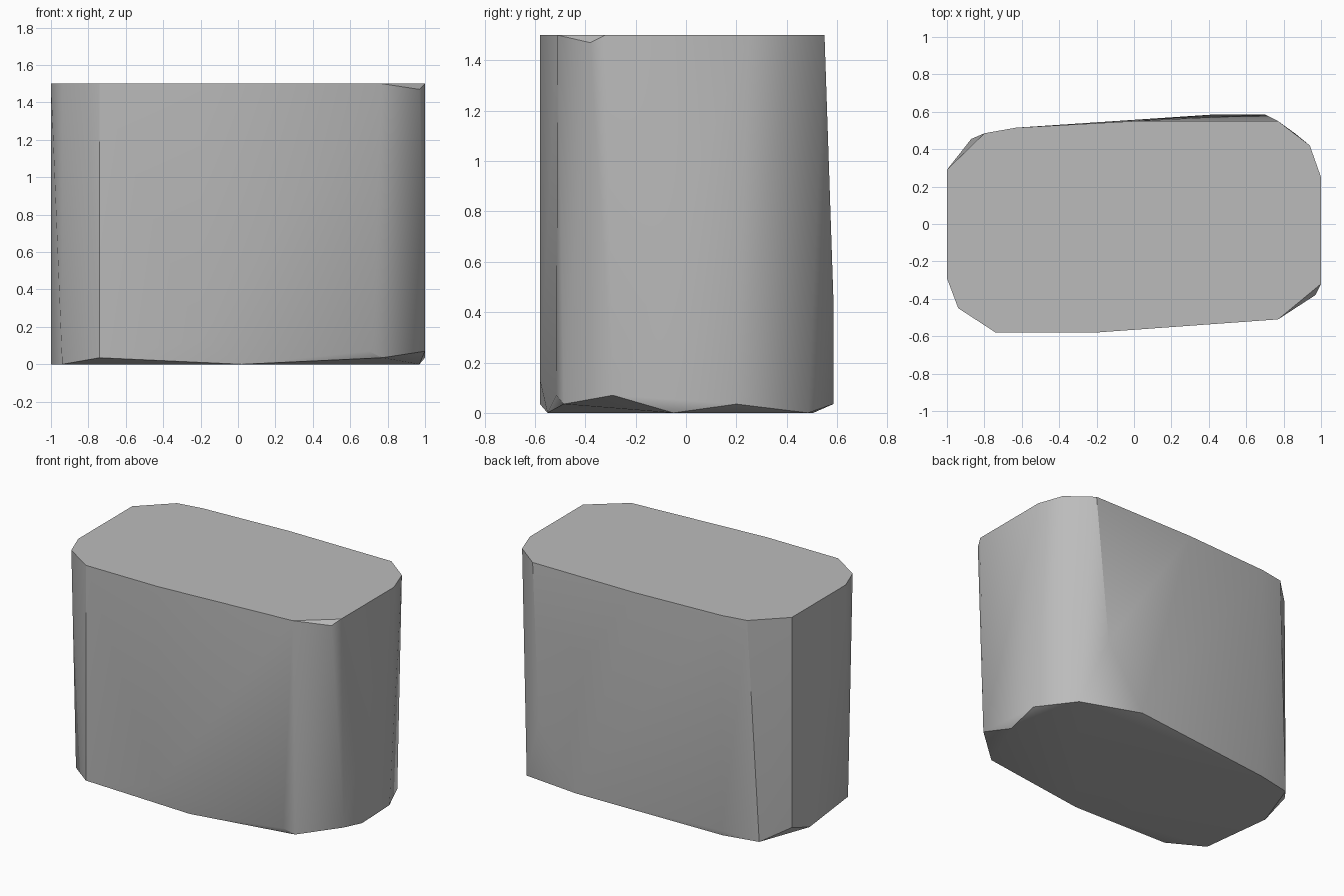
import bpy
import bmesh
import math

default_cube = bpy.data.objects.get("Cube")
if default_cube:
    bpy.data.objects.remove(default_cube, do_unlink=True)


def make_material(name, colour):
    material = bpy.data.materials.new(name)
    material.use_nodes = True
    material.diffuse_color = colour
    shader = material.node_tree.nodes["Principled BSDF"]
    shader.inputs["Base Color"].default_value = colour
    return material


def make_hull(name, rings, material):
    """Wrap a tight convex skin around outlines given per height."""
    bm = bmesh.new()
    for height, outline in rings.items():
        for x, y in outline:
            bm.verts.new((x, y, height))
    hull = bmesh.ops.convex_hull(bm, input=bm.verts[:])
    unused = {item for item in hull["geom_interior"] + hull["geom_unused"]
              if isinstance(item, bmesh.types.BMVert) and item.is_valid}
    bmesh.ops.delete(bm, geom=list(unused), context="VERTS")
    # Merge the triangles that lie in one plane, such as the flat top
    bmesh.ops.dissolve_limit(bm, angle_limit=math.radians(0.3),
                             verts=bm.verts[:], edges=bm.edges[:])
    bmesh.ops.recalc_face_normals(bm, faces=bm.faces[:])
    mesh = bpy.data.meshes.new(name)
    bm.to_mesh(mesh)
    bm.free()
    mesh.materials.append(material)
    body = bpy.data.objects.new(name, mesh)
    bpy.context.collection.objects.link(body)
    return body


# Outlines of the rounded block, keyed by height
rings = {
    # flat top
    1.5: [(-1, 0.29), (-1, -0.29), (-0.94, -0.45), (-0.74, -0.58),
          (-0.2, -0.58), (0.77, -0.51), (1, -0.32), (1, 0.25),
          (0.94, 0.42), (0.77, 0.55), (0, 0.55), (-0.63, 0.515),
          (-0.8, 0.485)],
    # chipped front corner
    1.47: [(0.97, -0.38)],
    # bulge of the back wall
    0.46: [(0.7, 0.585)],
    # bevelled lower rim
    0.13: [(-0.2, -0.58)],
    0.07: [(0.7, -0.515), (1, -0.29), (-1, 0.29)],
    0.035: [(-0.74, -0.58), (0.77, -0.485), (1, 0.2), (0.42, 0.585),
            (-0.63, 0.515)],
    # underside
    0: [(-0.94, -0.4), (0.02, -0.55), (0.97, -0.05), (0.86, 0.485),
        (-0.63, 0.505), (-0.87, 0.455), (-1, 0.1)],
}

grey = make_material("plain grey", (0.5, 0.5, 0.5, 1))
body = make_hull("rounded_block", rings, grey)

# Soft shading around the rounded corners, crisp rims
bpy.ops.object.select_all(action="DESELECT")
body.select_set(True)
bpy.context.view_layer.objects.active = body
bpy.ops.object.shade_smooth_by_angle(angle=math.radians(30))
